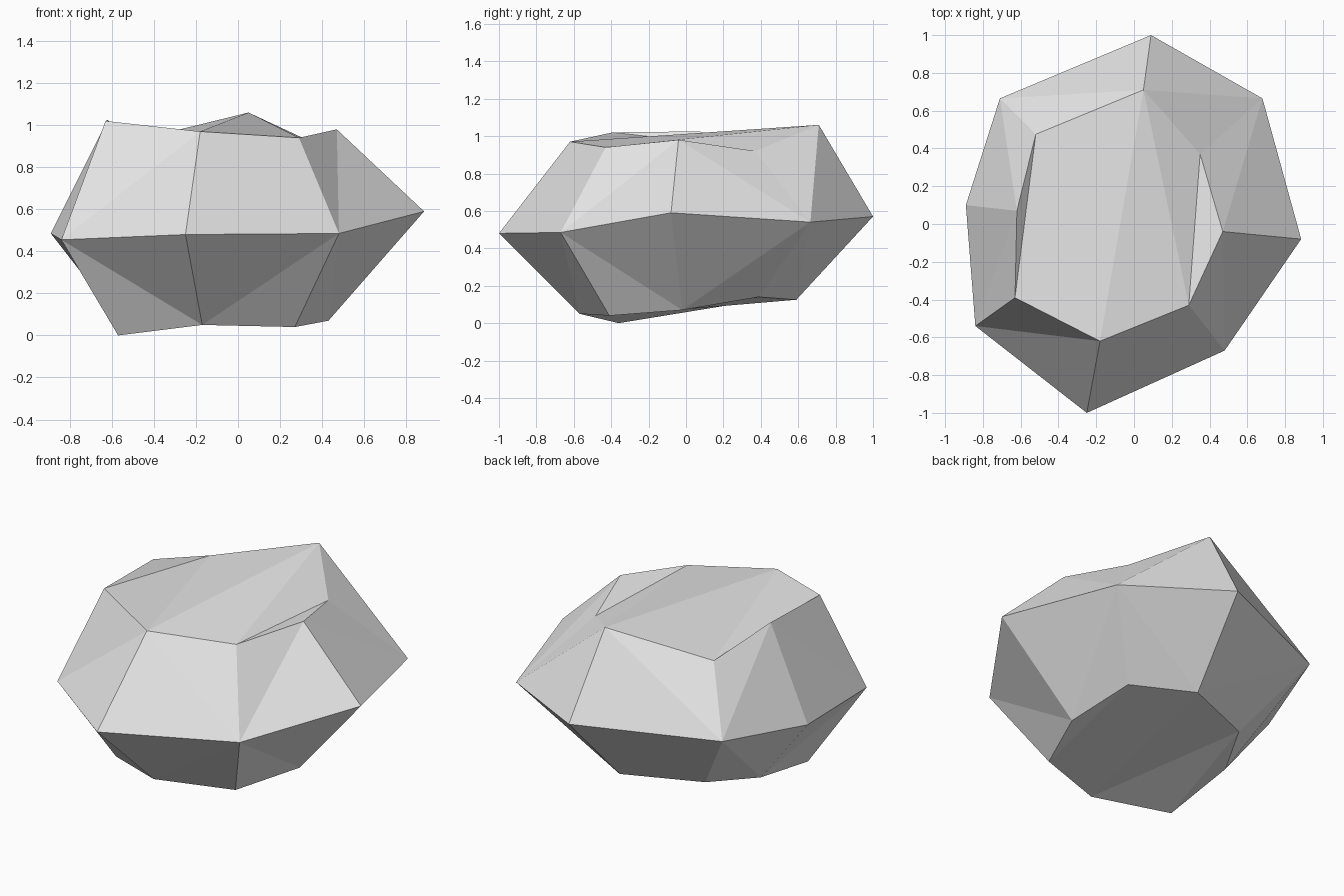
import bpy
import bmesh

# Remove the default cube only
default_cube = bpy.data.objects.get("Cube")
if default_cube:
    bpy.data.objects.remove(default_cube, do_unlink=True)

# Single stone colour
stone_grey = bpy.data.materials.new("stone_grey")
stone_grey.use_nodes = True
colour = (0.8, 0.8, 0.8, 1)
stone_grey.diffuse_color = colour
stone_grey.node_tree.nodes["Principled BSDF"].inputs["Base Color"].default_value = colour

# Three eight-sided outlines, counter-clockwise from the front corner
waist_outline = [(-.25, -1, .48), (.48, -.67, .485), (.885, -.08, .59), (.68, .665, .54),
                 (.09, 1, .57), (-.71, .665, .55), (-.89, .1, .485), (-.84, -.54, .455)]
crown_outline = [(-.18, -.62, .97), (.29, -.43, .94), (.47, -.04, .98), (.35, .37, .92),
                 (.05, .71, 1.06), (-.52, .475, .92), (-.62, .07, 1.025), (-.63, -.39, 1.02)]
base_outline = [(-.17, -.57, .05), (.27, -.41, .04), (.43, -.02, .07), (.37, .39, .14),
                (.035, .59, .125), (-.415, .407, .125), (-.575, .1, .08), (-.57, -.36, 0)]


def add_slope(mesh, waist, rim):
    """Join the waist to a rim with facets whose diagonals alternate."""
    count = len(waist)
    for i in range(count):
        before, after = i - 1, (i + 1) % count
        if i % 2 == 0:
            mesh.faces.new((waist[before], waist[i], rim[i]))
            mesh.faces.new((waist[i], waist[after], rim[i]))
        else:
            mesh.faces.new((rim[before], waist[i], rim[i]))
            mesh.faces.new((rim[i], waist[i], rim[after]))


def add_cap(mesh, rim):
    """Close a rim with a zigzag of facets running front to back."""
    front, front_left, left, back_left, back, back_right, right, front_right = rim
    mesh.faces.new((front_left, left, back_left))
    mesh.faces.new((front_left, back_left, back))
    mesh.faces.new((front, front_left, back))
    mesh.faces.new((front, back, back_right))
    mesh.faces.new((front, back_right, front_right))
    mesh.faces.new((back_right, right, front_right))


# Faceted boulder: waist, upper slope and crown, lower slope and base
mesh = bmesh.new()
waist, crown, base = [
    [mesh.verts.new(corner) for corner in outline]
    for outline in (waist_outline, crown_outline, base_outline)
]
for rim in (crown, base):
    add_slope(mesh, waist, rim)
    add_cap(mesh, rim)
bmesh.ops.recalc_face_normals(mesh, faces=mesh.faces[:])

boulder_mesh = bpy.data.meshes.new("boulder")
mesh.to_mesh(boulder_mesh)
mesh.free()
boulder_mesh.materials.append(stone_grey)
boulder = bpy.data.objects.new("boulder", boulder_mesh)
bpy.context.collection.objects.link(boulder)
